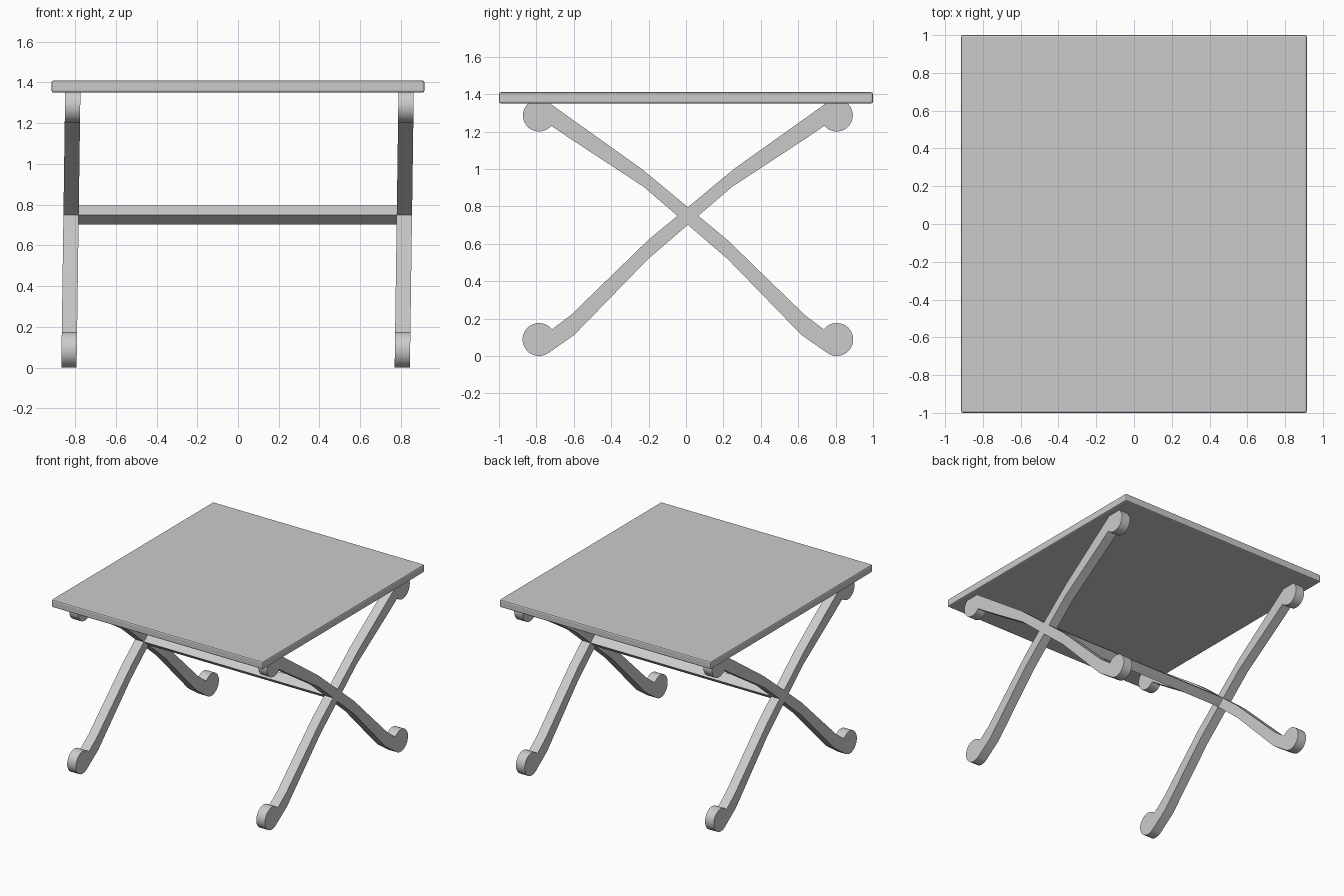
import bpy
import bmesh
from math import radians, cos, sin

cube = bpy.data.objects.get("Cube")
if cube:
    bpy.data.objects.remove(cube, do_unlink=True)

grey = bpy.data.materials.new("plain grey")
grey.use_nodes = True
COLOUR = (0.6, 0.6, 0.6, 1)
grey.diffuse_color = COLOUR
grey.node_tree.nodes["Principled BSDF"].inputs["Base Color"].default_value = COLOUR

CROSS_Y = 0.01      # where the legs cross
LEAN = 0.014        # slight sideways lean of the frame
THICK = 0.075


def finish(name, bm):
    bmesh.ops.recalc_face_normals(bm, faces=bm.faces)
    mesh = bpy.data.meshes.new(name)
    bm.to_mesh(mesh)
    bm.free()
    mesh.materials.append(grey)
    obj = bpy.data.objects.new(name, mesh)
    bpy.context.collection.objects.link(obj)
    bpy.ops.object.select_all(action='DESELECT')
    obj.select_set(True)
    bpy.context.view_layer.objects.active = obj
    return obj


def extrude_x(name, profile, x, thick, lean=0.0):
    """Solid from a (y, z) outline, centred on x."""
    bm = bmesh.new()
    face = bm.faces.new([bm.verts.new((x - thick / 2, y, z)) for y, z in profile])
    new = bmesh.ops.extrude_face_region(bm, geom=[face])["geom"]
    bmesh.ops.translate(bm, vec=(thick, 0, 0),
                        verts=[g for g in new if isinstance(g, bmesh.types.BMVert)])
    for v in bm.verts:
        v.co.x += lean * (v.co.z - 0.7)
    return finish(name, bm)


def arc(cy, cz, r, start, end, steps=28):
    angles = [radians(start + (end - start) * i / steps) for i in range(steps + 1)]
    return [(cy + r * cos(a), cz + r * sin(a)) for a in angles]


# Leg outline: round foot, lower edge, round head, upper edge
lower_edge = [(-0.608, 0.112), (-0.212, 0.519), (0.236, 0.904), (0.626, 1.16)]
upper_edge = [(0.247, 1.0), (-0.212, 0.62), (-0.625, 0.219)]
outline = (arc(-0.796, 0.088, 0.088, 38, 305) + lower_edge
           + arc(0.796, 1.286, 0.086, 220, 487) + upper_edge)

# Two crossing legs on each side
for side, x in (("left", 0.816), ("right", -0.82)):
    for end, flip in (("front", 1), ("back", -1)):
        profile = [(CROSS_Y + flip * y, z) for y, z in outline]
        extrude_x(f"{side}_leg_with_{end}_foot", profile, x, THICK, LEAN)
        bpy.ops.object.shade_smooth_by_angle(angle=radians(20))

# Diamond stretcher joining the crossings
diamond = [(CROSS_Y, 0.797), (CROSS_Y - 0.056, 0.75),
           (CROSS_Y, 0.703), (CROSS_Y + 0.056, 0.75)]
extrude_x("stretcher", diamond, 0, 1.6)

# Table top with softened edges
bm = bmesh.new()
bmesh.ops.create_cube(bm, size=1)
bmesh.ops.scale(bm, vec=(1.83, 2, 0.06), verts=bm.verts)
bmesh.ops.translate(bm, vec=(0, 0, 1.38), verts=bm.verts)
bmesh.ops.bevel(bm, geom=bm.edges[:], offset=0.01, segments=2, profile=0.5, affect='EDGES')
finish("table_top", bm)
